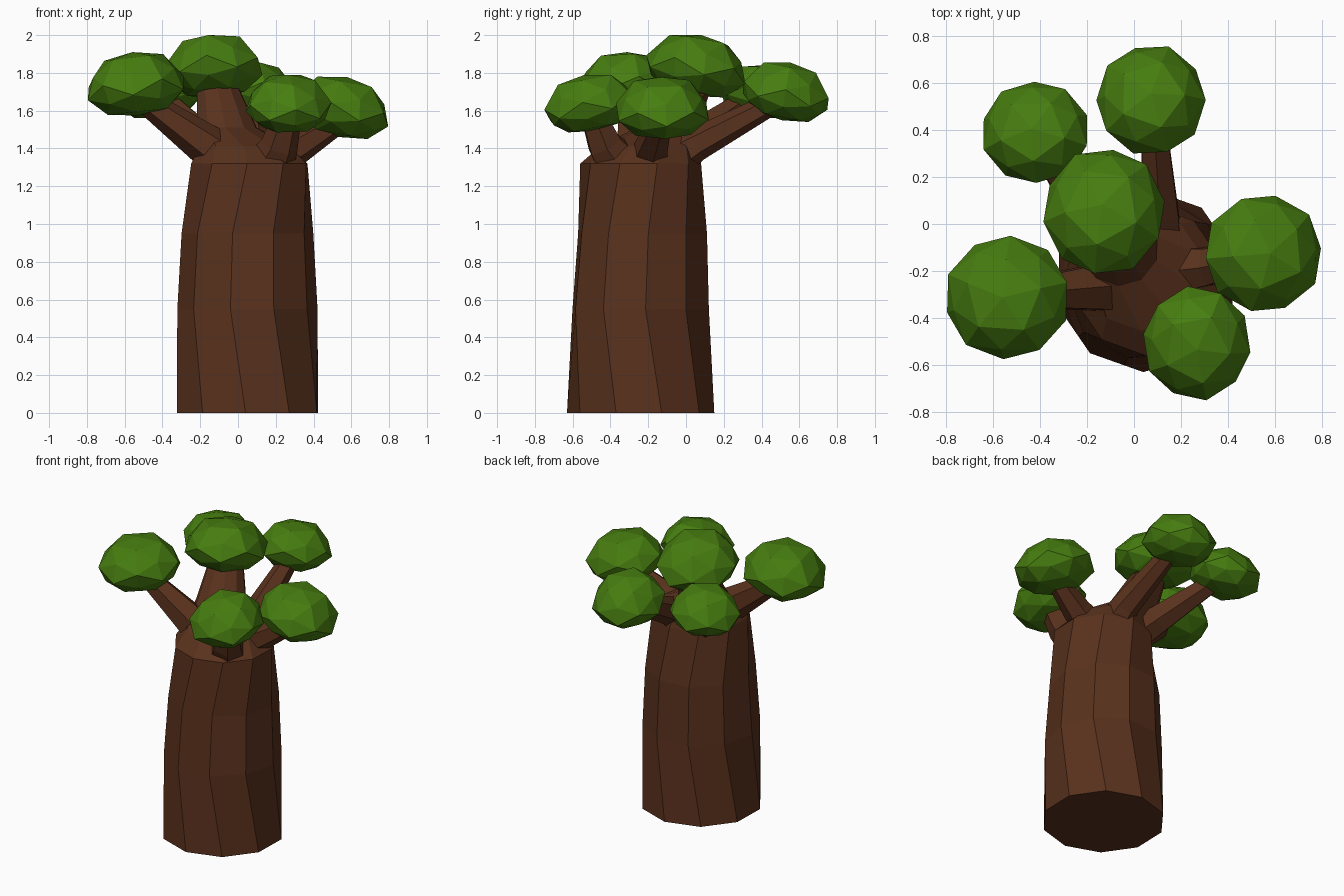
import bpy, bmesh, math
from mathutils import Vector, Matrix

if "Cube" in bpy.data.objects:
    bpy.data.objects.remove(bpy.data.objects["Cube"])


def material(name, color):
    m = bpy.data.materials.new(name)
    m.diffuse_color = color
    m.use_nodes = True
    m.node_tree.nodes["Principled BSDF"].inputs["Base Color"].default_value = m.diffuse_color
    return m


BARK = material("bark", (0.10, 0.031, 0.012, 1))
LEAF = material("leaf", (0.062, 0.205, 0.005, 1))


def finish(bm, name, mat):
    bmesh.ops.recalc_face_normals(bm, faces=bm.faces)
    mesh = bpy.data.meshes.new(name)
    bm.to_mesh(mesh)
    bm.free()
    mesh.materials.append(mat)
    obj = bpy.data.objects.new(name, mesh)
    bpy.context.collection.objects.link(obj)
    return obj


def loft(name, rings, sides, along=False):
    """Rings are (centre, radius, start angle); along=True tilts them to the path."""
    bm = bmesh.new()
    centres = [Vector(r[0]) for r in rings]
    loops = []
    for i, (c, radius, start) in enumerate(rings):
        rot = Matrix.Identity(3)
        if along:
            d = centres[min(i + 1, len(rings) - 1)] - centres[max(i - 1, 0)]
            rot = d.to_track_quat('Z', 'Y').to_matrix()
        loop = []
        for k in range(sides):
            a = math.radians(start + 360 * k / sides)
            p = Vector((radius * math.cos(a), radius * math.sin(a), 0))
            loop.append(bm.verts.new(centres[i] + rot @ p))
        loops.append(loop)
    for a, b in zip(loops, loops[1:]):
        for k in range(sides):
            n = (k + 1) % sides
            bm.faces.new((a[k], a[n], b[n], b[k]))
    bm.faces.new(loops[0])
    bm.faces.new(loops[-1])
    return finish(bm, name, BARK)


def foliage(name, lo, hi, turn, tilt_axis, tilt=12):
    """Faceted dome with pentagonal facets, fitted to the box lo..hi."""
    bm = bmesh.new()
    bmesh.ops.create_icosphere(bm, subdivisions=1, radius=1)
    pts = [v.co.normalized() * 0.93 for v in bm.verts]
    pts += [f.calc_center_median().normalized() for f in bm.faces]
    bm.free()
    rot = (Matrix.Rotation(math.radians(tilt), 3, Vector(tilt_axis))
           @ Matrix.Rotation(math.radians(turn), 3, 'Z'))
    out = []
    for p in pts:
        q = p.copy()
        q.z *= 0.72 if q.z > 0 else 0.5
        out.append(rot @ q)
    mn = [min(p[i] for p in out) for i in range(3)]
    mx = [max(p[i] for p in out) for i in range(3)]
    bm = bmesh.new()
    for p in out:
        bm.verts.new([lo[i] + (p[i] - mn[i]) / (mx[i] - mn[i]) * (hi[i] - lo[i])
                      for i in range(3)])
    bmesh.ops.convex_hull(bm, input=bm.verts)
    return finish(bm, name, LEAF)


# Ten-sided twisted trunk, narrowing into the leading limb
loft("trunk", [
    ((0.05, -0.24, 0.00), 0.390, -91.5),
    ((0.05, -0.24, 0.55), 0.372, -104),
    ((0.05, -0.23, 0.95), 0.350, -103),
    ((0.06, -0.24, 1.32), 0.320, -92),
    ((0.04, -0.20, 1.41), 0.255, -92),
    ((-0.06, -0.10, 1.51), 0.165, -92),
    ((-0.11, 0.03, 1.74), 0.110, -92),
], 10)

# Side limbs
limbs = {
    "left_limb": [((0.0, -0.26, 1.30), .13), ((-0.17, -0.27, 1.42), .11), ((-0.52, -0.30, 1.67), .06)],
    "right_limb": [((0.15, -0.20, 1.32), .12), ((0.32, -0.18, 1.41), .09), ((0.56, -0.13, 1.56), .06)],
    "front_limb": [((0.16, -0.34, 1.30), .14), ((0.22, -0.43, 1.42), .10), ((0.27, -0.50, 1.60), .07)],
    "back_limb": [((0.10, -0.10, 1.32), .12), ((0.11, 0.05, 1.42), .09), ((0.08, 0.50, 1.66), .055)],
    "back_left_limb": [((-0.05, -0.10, 1.32), .12), ((-0.17, 0.01, 1.43), .10), ((-0.40, 0.35, 1.67), .06)],
}
for name, path in limbs.items():
    loft(name, [(c, r, 30) for c, r in path], 6, along=True)

# Foliage clumps
foliage("top_foliage", (-0.385, -0.21, 1.67), (0.13, 0.315, 2.0), 10, (1, 0.3, 0), -10)
foliage("back_foliage", (-0.16, 0.30, 1.54), (0.305, 0.755, 1.855), 35, (1, 0, 0), -10)
foliage("back_left_foliage", (-0.64, 0.175, 1.56), (-0.20, 0.605, 1.84), 20, (1, 1, 0), -8)
foliage("left_foliage", (-0.795, -0.575, 1.575), (-0.285, -0.05, 1.91), 50, (0, 1, 0), -6)
foliage("right_foliage", (0.305, -0.37, 1.45), (0.795, 0.12, 1.78), 5, (0, 1, 0), 10)
foliage("front_foliage", (0.04, -0.75, 1.485), (0.495, -0.265, 1.79), 28, (1, 0, 0), 10)
